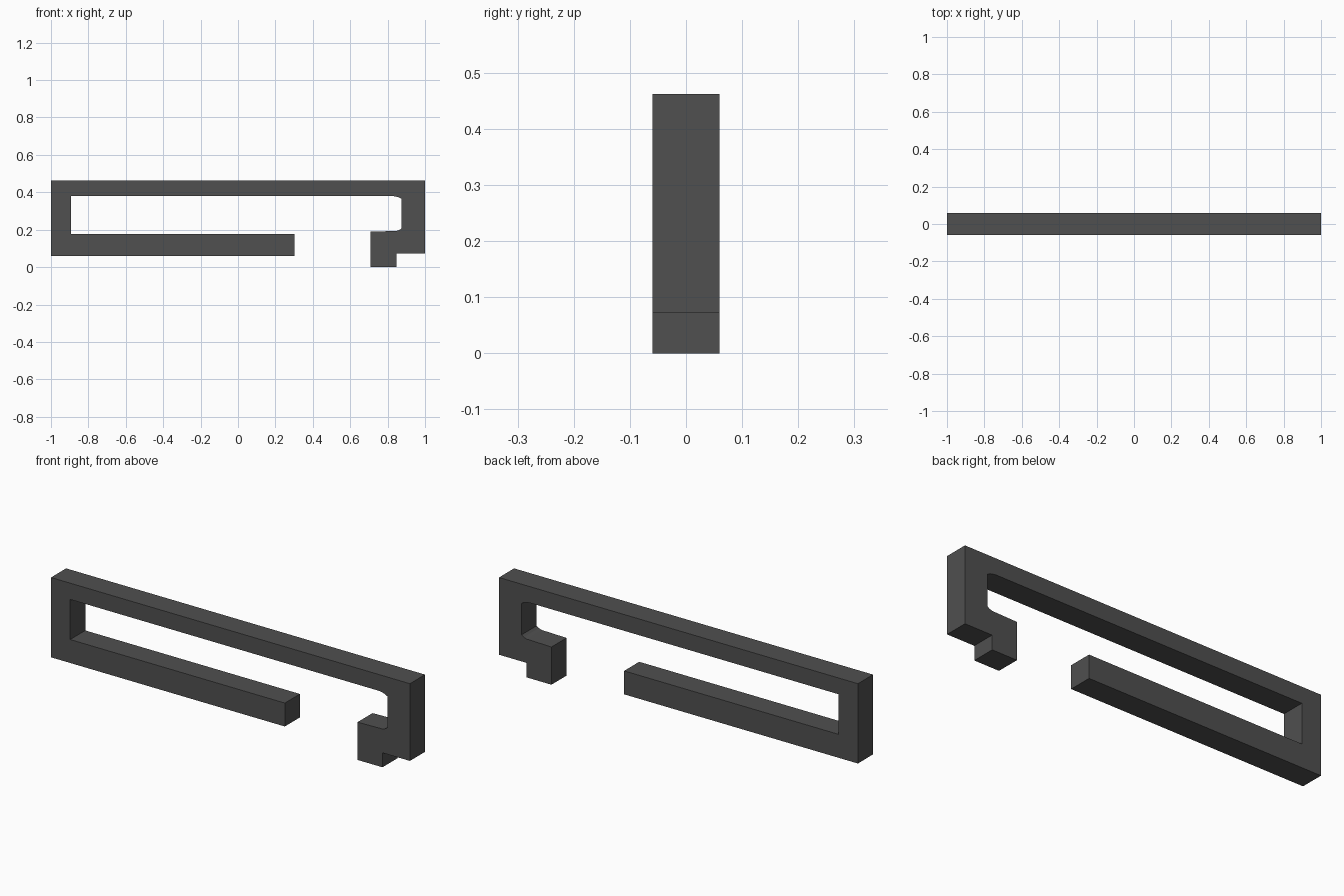
import bpy
import bmesh

if "Cube" in bpy.data.objects:
    bpy.data.objects.remove(bpy.data.objects["Cube"])

HALF_DEPTH = 0.06

# Side profile of the bent bar: long top rail, left return arm, right hook
profile = [
    (-1.0, 0.06), (0.303, 0.06), (0.303, 0.178), (-0.893, 0.178),
    (-0.893, 0.38), (0.83, 0.38), (0.858, 0.374), (0.874, 0.365),
    (0.874, 0.207), (0.862, 0.198), (0.845, 0.193), (0.708, 0.19),
    (0.708, 0.0), (0.847, 0.0), (0.847, 0.073), (1.0, 0.073),
    (1.0, 0.462), (-1.0, 0.462),
]

# Extrude the profile through the depth
bm = bmesh.new()
face = bm.faces.new([bm.verts.new((x, -HALF_DEPTH, z)) for x, z in profile])
result = bmesh.ops.extrude_face_region(bm, geom=[face])
moved = [g for g in result["geom"] if isinstance(g, bmesh.types.BMVert)]
bmesh.ops.translate(bm, verts=moved, vec=(0, 2 * HALF_DEPTH, 0))
bmesh.ops.recalc_face_normals(bm, faces=bm.faces)

mesh = bpy.data.meshes.new("hooked_bar")
bm.to_mesh(mesh)
bm.free()
bar = bpy.data.objects.new("hooked_bar", mesh)
bpy.context.collection.objects.link(bar)

# Dark grey finish
dark = bpy.data.materials.new("dark_grey")
dark.diffuse_color = (0.08, 0.08, 0.08, 1)
dark.use_nodes = True
dark.node_tree.nodes["Principled BSDF"].inputs["Base Color"].default_value = dark.diffuse_color
mesh.materials.append(dark)
